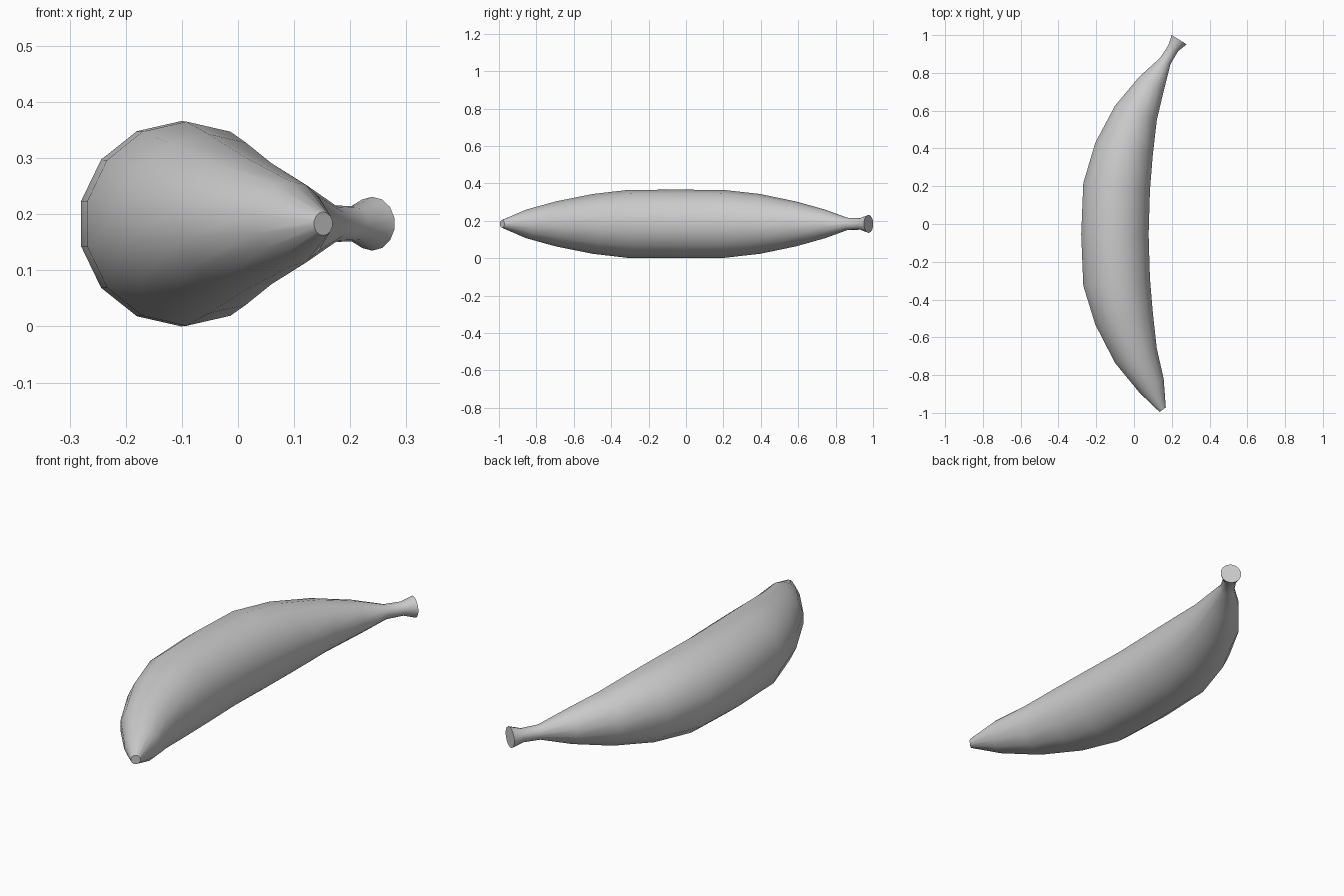
import bpy, bmesh
from math import sin, cos, radians, pi

if "Cube" in bpy.data.objects:
    bpy.data.objects.remove(bpy.data.objects["Cube"])

SIDES = 14
CZ = 0.183

# Cross-sections along the fruit: centre x, centre y, radius, heading in degrees from +y toward +x
sections = [
    (0.152, -0.983, 0.021, -37),
    (0.093, -0.856, 0.076, -30),
    (0.010, -0.697, 0.120, -19),
    (-0.053, -0.497, 0.160, -13),
    (-0.092, -0.308, 0.182, -6),
    (-0.101, -0.055, 0.183, 0),
    (-0.092, 0.198, 0.182, 6),
    (-0.053, 0.395, 0.160, 13),
    (0.010, 0.588, 0.120, 19),
    (0.093, 0.745, 0.076, 27),
    (0.166, 0.863, 0.033, 32),
    (0.208, 0.931, 0.031, 32),
    (0.239, 0.976, 0.048, 32),
]

bm = bmesh.new()
rings = []
for x, y, r, a in sections:
    a = radians(a)
    ring = []
    for i in range(SIDES):
        t = 2 * pi * i / SIDES + pi / 2
        side = r * cos(t)
        ring.append(bm.verts.new((x + side * cos(a), y - side * sin(a), CZ + r * sin(t))))
    rings.append(ring)

# Skin between neighbouring rings
for lo, hi in zip(rings, rings[1:]):
    for i in range(SIDES):
        j = (i + 1) % SIDES
        bm.faces.new((lo[i], lo[j], hi[j], hi[i]))

# Flat blossom tip and stem end
bm.faces.new(rings[0])
bm.faces.new(rings[-1])
bmesh.ops.recalc_face_normals(bm, faces=bm.faces)

mesh = bpy.data.meshes.new("banana")
bm.to_mesh(mesh)
bm.free()
banana = bpy.data.objects.new("banana", mesh)
bpy.context.collection.objects.link(banana)
bpy.context.view_layer.objects.active = banana
banana.select_set(True)
bpy.ops.object.shade_smooth_by_angle(angle=radians(50))
